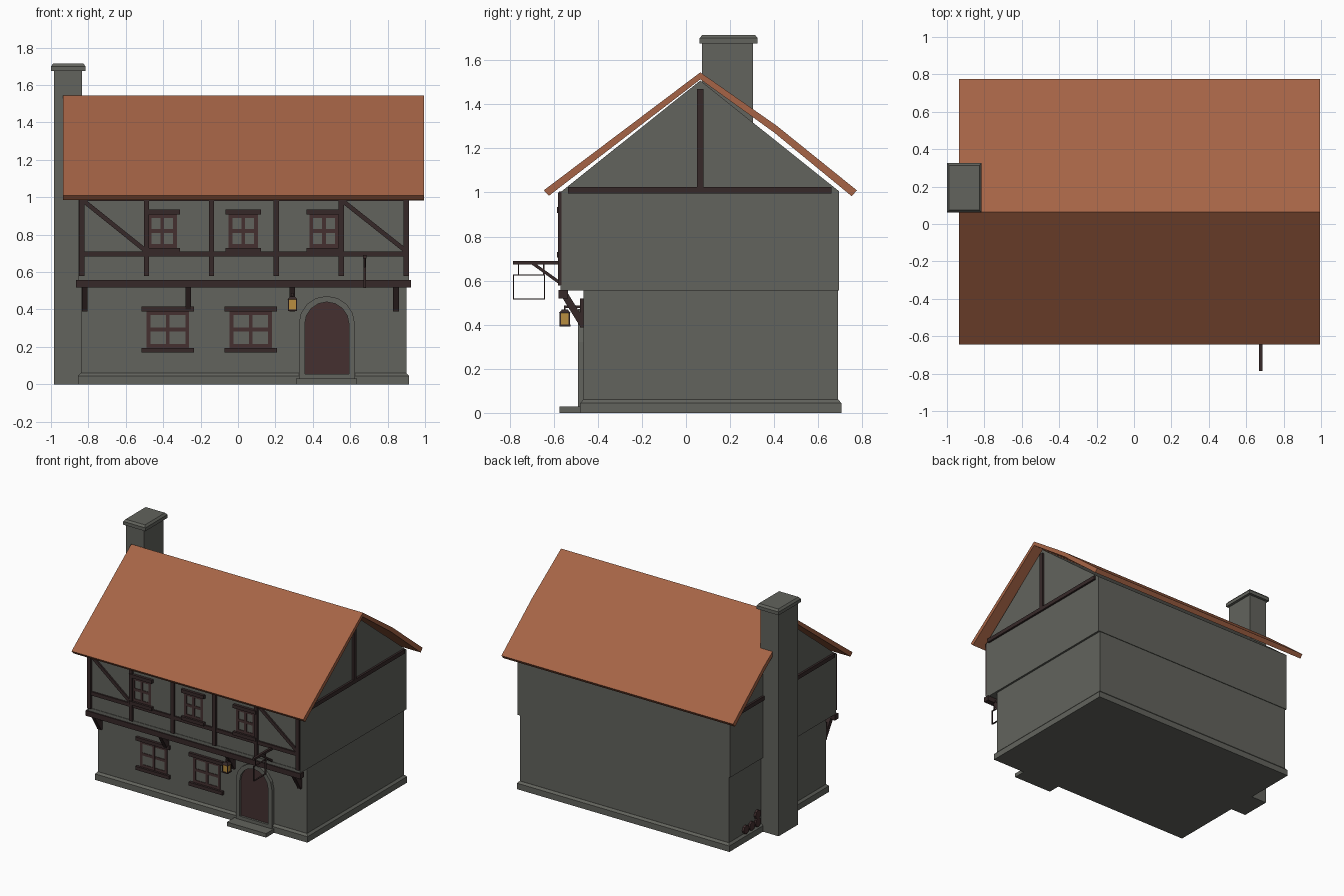
import bpy
from math import cos, sin, pi
from mathutils import Vector, Matrix

cube = bpy.data.objects.get("Cube")
if cube:
    bpy.data.objects.remove(cube, do_unlink=True)


def material(name, r, g, b):
    m = bpy.data.materials.new(name)
    m.use_nodes = True
    m.diffuse_color = (r, g, b, 1)
    m.node_tree.nodes["Principled BSDF"].inputs["Base Color"].default_value = (r, g, b, 1)
    return m


STONE = material("grey stone", 0.122, 0.125, 0.109)
WOOD = material("dark timber", 0.037, 0.022, 0.022)
DOOR = material("brown wood", 0.058, 0.030, 0.030)
ROOF = material("orange tile", 0.381, 0.127, 0.061)
GOLD = material("lantern glow", 0.48, 0.27, 0.05)


def add_mesh(name, verts, faces, mat):
    mesh = bpy.data.meshes.new(name)
    mesh.from_pydata(verts, [], faces)
    mesh.materials.append(mat)
    ob = bpy.data.objects.new(name, mesh)
    bpy.context.collection.objects.link(ob)
    return ob


def box(name, x, y, z, mat, inset=0):
    """Box between (min, max) pairs; inset narrows the top."""
    verts = []
    for k, d in ((0, 0), (1, inset)):
        verts += [(x[0] + d, y[0] + d, z[k]), (x[1] - d, y[0] + d, z[k]),
                  (x[1] - d, y[1] - d, z[k]), (x[0] + d, y[1] - d, z[k])]
    faces = [(3, 2, 1, 0), (4, 5, 6, 7)]
    faces += [(i, (i + 1) % 4, (i + 1) % 4 + 4, i + 4) for i in range(4)]
    return add_mesh(name, verts, faces, mat)


def prism(name, profile, axis, a, b, mat):
    """Extrude a counter-clockwise profile along x (profile y,z) or y (profile x,z)."""
    def place(p, t):
        return (t, p[0], p[1]) if axis == "x" else (p[0], t, p[1])
    n = len(profile)
    verts = [place(p, a) for p in profile] + [place(p, b) for p in profile]
    faces = [tuple(reversed(range(n))), tuple(range(n, 2 * n))]
    faces += [(i, (i + 1) % n, (i + 1) % n + n, i + n) for i in range(n)]
    if axis == "y":
        faces = [f[::-1] for f in faces]
    return add_mesh(name, verts, faces, mat)


def beam(name, p, q, width, depth, normal, mat):
    """Straight bar from p to q, its depth measured along normal."""
    p, q, ny = Vector(p), Vector(q), Vector(normal)
    d = q - p
    nz = d.normalized()
    nx = ny.cross(nz)
    h, w = d.length / 2, width / 2
    ob = box(name, (-w, w), (-depth / 2, depth / 2), (-h, h), mat)
    rot = Matrix((nx, ny, nz)).transposed().to_4x4()
    ob.data.transform(Matrix.Translation((p + q) / 2) @ rot)
    return ob


# Walls: plinth, ground floor, jettied upper floor with gables
box("plinth", (-0.855, 0.915), (-0.48, 0.705), (0, 0.045), STONE)
box("plinth_slope", (-0.855, 0.915), (-0.48, 0.705), (0.045, 0.06), STONE, 0.014)
box("ground_floor", (-0.84, 0.9), (-0.465, 0.69), (0.05, 0.556), STONE)
prism("upper_floor", [(-0.565, 0.555), (0.695, 0.555), (0.695, 1.005), (0.065, 1.508),
                      (-0.565, 1.005)], "x", -0.853, 0.915, STONE)

# Roof
prism("roof", [(-0.645, 1.01), (-0.622, 0.985), (0.065, 1.513), (0.4, 1.272),
               (0.752, 0.983), (0.775, 1.01), (0.41, 1.304), (0.065, 1.545)],
      "x", -0.935, 0.995, ROOF)

# Chimney
box("chimney", (-0.985, -0.835), (0.073, 0.305), (0, 1.68), STONE)
box("chimney_cap", (-1.0, -0.815), (0.062, 0.325), (1.675, 1.7), STONE)
box("chimney_cap_top", (-1.0, -0.815), (0.062, 0.325), (1.7, 1.715), STONE, 0.012)

# Timber frame on the front
box("jetty_beam", (-0.865, 0.925), (-0.578, -0.535), (0.518, 0.557), WOOD)
box("sole_plate", (-0.853, 0.915), (-0.569, -0.56), (0.557, 0.58), STONE)
for i in range(6):
    x = -0.836 + i * 0.347
    box("post", (x - 0.014, x + 0.014), (-0.58, -0.56), (0.578, 1.0), WOOD)
box("middle_rail", (-0.85, 0.913), (-0.577, -0.56), (0.682, 0.71), WOOD)
box("top_rail", (-0.85, 0.913), (-0.577, -0.56), (0.98, 1.004), WOOD)
for a, b in ((-0.825, -0.495), (0.56, 0.895)):
    beam("diagonal_brace", (a, -0.568, 0.98), (b, -0.568, 0.715), 0.024, 0.016, (0, 1, 0), WOOD)

# Jetty brackets
for i in range(4):
    x = -0.82 + i * 0.555
    beam("jetty_bracket", (x, -0.55, 0.535), (x, -0.468, 0.402), 0.032, 0.03, (1, 0, 0), WOOD)
    box("bracket_foot", (x - 0.015, x + 0.015), (-0.482, -0.46), (0.388, 0.52), WOOD)

# Gable timbers on both ends
for x in ((0.91, 0.93), (-0.868, -0.85)):
    box("gable_collar", x, (-0.535, 0.66), (0.995, 1.025), WOOD)
    box("gable_post", x, (0.05, 0.08), (1.02, 1.47), WOOD)


def window(x, z0, z1, half, ledge, y):
    """Barred frame with cross, lintel and sill on the wall plane y."""
    w, f = 0.02, (y - 0.005, y + 0.002)
    zm = (z0 + z1) / 2
    for c in (-half + w / 2, 0, half - w / 2):
        box("window_upright", (x + c - w / 2, x + c + w / 2), f, (z0, z1), DOOR)
    for c in (z0 + w / 2, zm, z1 - w / 2):
        box("window_bar", (x - half, x + half), (y - 0.004, y + 0.002),
            (c - w / 2, c + w / 2), DOOR)
    for name, z in (("lintel", (z1, z1 + 0.026)), ("sill", (z0 - 0.026, z0))):
        box("window_" + name, (x - ledge, x + ledge), (y - 0.02, y + 0.002), z, WOOD)


for x in (-0.375, 0.068):
    window(x, 0.195, 0.39, 0.113, 0.14, -0.465)
for x in (-0.405, 0.028, 0.46):
    window(x, 0.73, 0.908, 0.078, 0.095, -0.565)


# Arched doorway
def arch(x, z, r, base, n=8):
    return ([(x + r, base)] + [(x + r * cos(pi * i / n), z + r * sin(pi * i / n))
                               for i in range(n + 1)] + [(x - r, base)])


outer, inner = arch(0.475, 0.322, 0.15, 0.03), arch(0.475, 0.322, 0.118, 0.03)
prism("door_surround", outer + inner[::-1], "y", -0.49, -0.46, STONE)
prism("door", inner, "y", -0.474, -0.46, DOOR)
box("door_threshold", (0.357, 0.593), (-0.49, -0.46), (0.02, 0.055), STONE)
box("door_step", (0.31, 0.636), (-0.575, -0.46), (0, 0.03), STONE)

# Lantern on its arm
box("lantern_arm", (0.283, 0.297), (-0.553, -0.46), (0.476, 0.488), WOOD)
box("lantern_hook", (0.287, 0.293), (-0.553, -0.547), (0.46, 0.48), WOOD)
box("lantern_glass", (0.27, 0.312), (-0.571, -0.529), (0.4, 0.455), GOLD)
box("lantern_cap", (0.264, 0.318), (-0.577, -0.523), (0.453, 0.47), WOOD, 0.015)
box("lantern_base", (0.266, 0.316), (-0.575, -0.525), (0.392, 0.401), WOOD)
for x in (0.27, 0.312):
    for y in (-0.571, -0.529):
        box("lantern_bar", (x - 0.003, x + 0.003), (y - 0.003, y + 0.003), (0.4, 0.455), WOOD)

# Hanging sign: arm, brace, hangers and open rim
SX = 0.678
box("sign_arm", (SX - 0.009, SX + 0.009), (-0.785, -0.56), (0.673, 0.69), WOOD)
beam("sign_brace", (SX, -0.695, 0.678), (SX, -0.565, 0.585), 0.014, 0.014, (1, 0, 0), WOOD)
rim = (SX - 0.006, SX + 0.006)
for y in (-0.76, -0.645):
    box("sign_hanger", (SX - 0.003, SX + 0.003), (y - 0.003, y + 0.003), (0.625, 0.675), WOOD)
for y in (-0.782, -0.642):
    box("sign_side", rim, (y - 0.002, y + 0.002), (0.515, 0.627), WOOD)
for z in (0.517, 0.625):
    box("sign_edge", rim, (-0.782, -0.642), (z - 0.002, z + 0.002), WOOD)

# Small log pile beside the chimney
for y, z in ((0.36, 0.09), (0.43, 0.09), (0.5, 0.09), (0.36, 0.15)):
    ring = [(y + 0.033 * cos(pi * i / 4), z + 0.033 * sin(pi * i / 4)) for i in range(8)]
    prism("log", ring, "x", -0.855, -0.83, DOOR)
